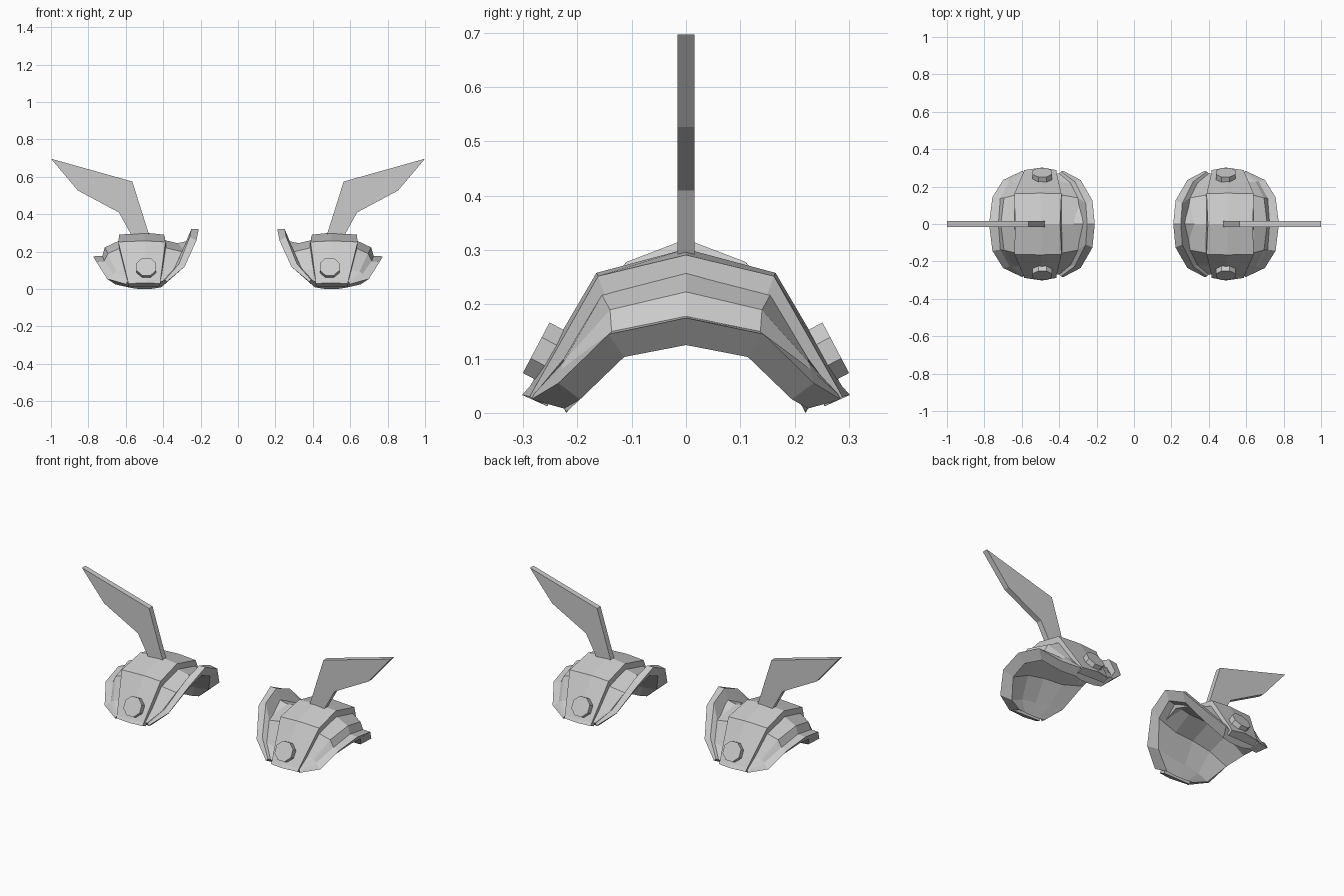
import bpy, bmesh, math
from mathutils import Vector, Matrix

grey = bpy.data.materials.new("plain grey")
grey.diffuse_color = (0.6, 0.6, 0.6, 1)


def finish(name, bm):
    """Turn a bmesh into a flat-shaded object, mirrored to the other shoulder."""
    bmesh.ops.recalc_face_normals(bm, faces=bm.faces)
    me = bpy.data.meshes.new(name)
    bm.to_mesh(me)
    bm.free()
    me.materials.append(grey)
    ob = bpy.data.objects.new(name, me)
    bpy.context.collection.objects.link(ob)
    ob.modifiers.new("Mirror", "MIRROR").use_axis[0] = True
    return ob


def arch(name, columns):
    """Loft a closed ring of arcs; each arc runs from the crown (y=0) to one end."""
    bm = bmesh.new()
    rings = []
    n = len(columns[0])
    for s in range(1 - n, n):
        sign = -1 if s < 0 else 1
        rings.append([bm.verts.new((c[abs(s)][0], sign * c[abs(s)][1], c[abs(s)][2]))
                      for c in columns])
    for a, b in zip(rings, rings[1:]):
        for i in range(len(columns)):
            j = (i + 1) % len(columns)
            bm.faces.new((a[i], a[j], b[j], b[i]))
    bm.faces.new(rings[0])
    bm.faces.new(rings[-1])
    return finish(name, bm)


# Flared shell: outer rim, outer panels, inner panels, tall inner rim
outside = [
    [(.775, 0, .175), (.757, .143, .145), (.70, .235, .055), (.595, .285, .025)],
    [(.725, 0, .178), (.715, .137, .15), (.665, .23, .08), (.595, .28, .035)],
    [(.712, 0, .223), (.695, .14, .19), (.65, .225, .095), (.59, .275, .04)],
    [(.64, 0, .257), (.635, .155, .217), (.61, .225, .10), (.585, .27, .04)],
    [(.385, 0, .26), (.385, .155, .22), (.40, .225, .10), (.415, .27, .04)],
    [(.28, 0, .235), (.30, .14, .20), (.34, .22, .11), (.40, .27, .045)],
    [(.25, 0, .32), (.258, .11, .278), (.315, .225, .135), (.39, .28, .05)],
    [(.21, 0, .32), (.222, .125, .26), (.285, .235, .12), (.38, .285, .04)],
]
# Hollow underside
inside = [
    [(.235, 0, .265), (.255, .105, .215), (.32, .185, .09), (.41, .225, .01)],
    [(.37, 0, .235), (.38, .12, .185), (.41, .19, .075), (.455, .222, .002)],
    [(.50, 0, .23), (.50, .125, .18), (.50, .19, .065), (.50, .22, 0)],
    [(.62, 0, .20), (.61, .12, .155), (.59, .19, .05), (.545, .22, .002)],
    [(.735, 0, .125), (.715, .114, .103), (.655, .195, .025), (.58, .225, .008)],
]
arch("shell", outside + inside)

# Raised central band, wrapped over the crown
arch("centre_band", [
    [(.635, 0, .291), (.64, .162, .252), (.59, .278, .048), (.588, .288, .03)],
    [(.50, 0, .302), (.50, .165, .258), (.49, .287, .05), (.49, .302, .033)],
    [(.395, 0, .291), (.388, .162, .252), (.415, .278, .048), (.415, .288, .03)],
    [(.385, 0, .245), (.385, .145, .205), (.415, .25, .03), (.42, .255, .015)],
    [(.64, 0, .245), (.635, .145, .205), (.59, .25, .03), (.585, .255, .012)],
])

# Octagonal studs on the front and back of the band
for name, sign in (("front_stud", -1), ("back_stud", 1)):
    bm = bmesh.new()
    normal = Vector((0, sign * .885, .466))
    centre = Vector((.49, sign * .276, .12)) - normal * .025
    rot = normal.to_track_quat('Z', 'Y').to_matrix().to_4x4()
    bmesh.ops.create_cone(bm, cap_ends=True, segments=8, radius1=.057, radius2=.057,
                          depth=.05, matrix=Matrix.Translation(centre) @ rot
                          @ Matrix.Rotation(math.pi / 8, 4, 'Z'))
    finish(name, bm)

# Swept blade-shaped fin on the crown
bm = bmesh.new()
fin = [(1, .697), (.565, .575), (.472, .28), (.565, .28), (.637, .41), (.856, .527)]
front = [bm.verts.new((x, -.016, z)) for x, z in fin]
back = [bm.verts.new((x, .016, z)) for x, z in fin]
bm.faces.new(front)
bm.faces.new(back)
for i in range(len(fin)):
    j = (i + 1) % len(fin)
    bm.faces.new((front[i], front[j], back[j], back[i]))
finish("fin", bm)
